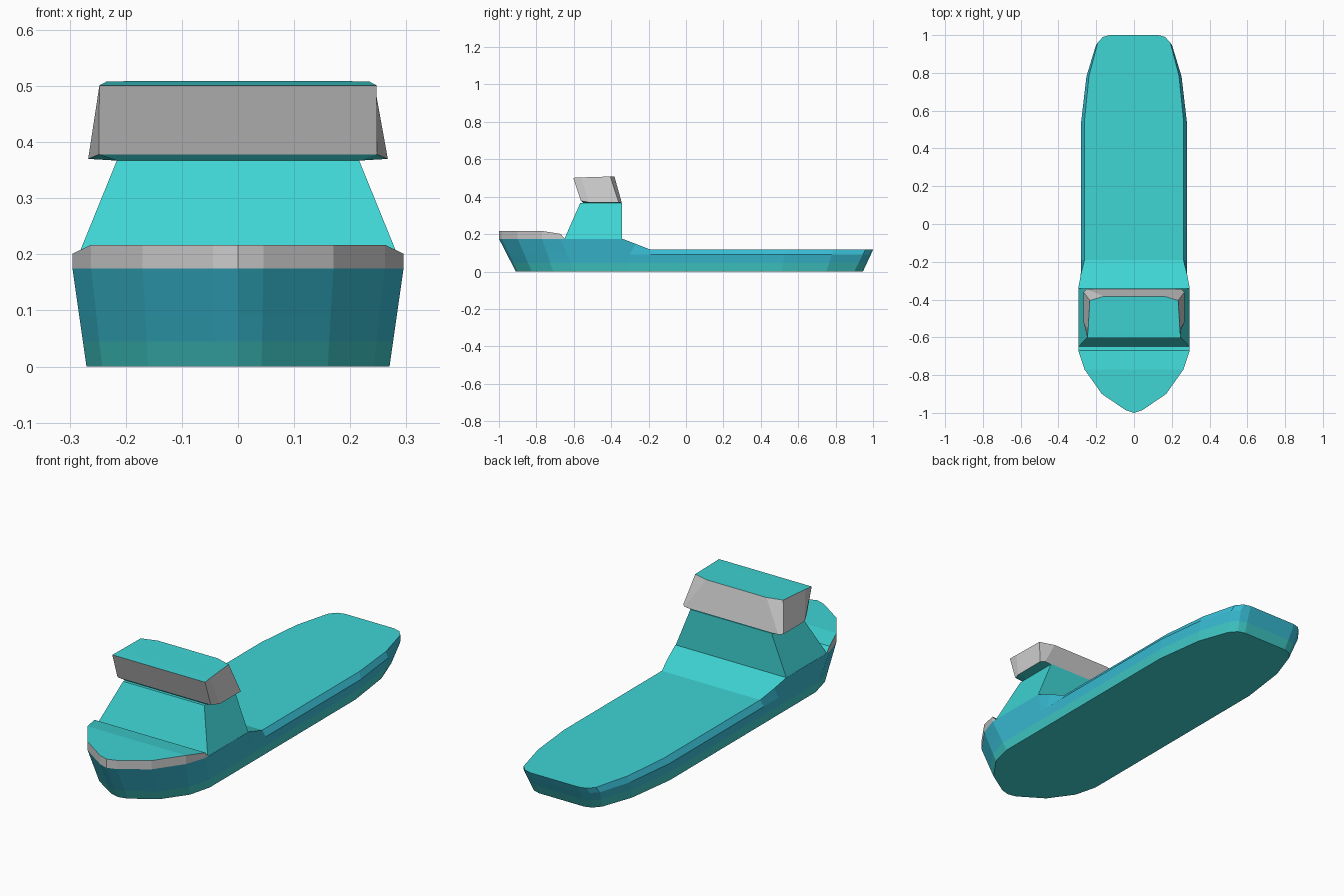
import bpy, bmesh
from mathutils import Vector

if "Cube" in bpy.data.objects:
    bpy.data.objects.remove(bpy.data.objects["Cube"])


def material(name, rgb):
    m = bpy.data.materials.new(name)
    m.diffuse_color = (*rgb, 1)
    m.use_nodes = True
    m.node_tree.nodes["Principled BSDF"].inputs["Base Color"].default_value = m.diffuse_color
    return m


TEAL = material("deck_teal", (0.05, 0.66, 0.66))
BLUE = material("hull_blue", (0.04, 0.50, 0.65))
GREEN = material("waterline_green", (0.05, 0.58, 0.56))
GREY = material("light_grey", (0.68, 0.68, 0.68))


def loft(name, stations, rows, bottom=None, top=None):
    """Skin right-hand columns of points (front to back), mirrored in x.
    rows gives the side materials from bottom to top."""
    mesh = bpy.data.meshes.new(name)
    mats = []
    for m in rows + [bottom, top]:
        if m and m not in mats:
            mats.append(m)
            mesh.materials.append(m)
    bm = bmesh.new()
    right = [[bm.verts.new(p) for p in s] for s in stations]
    left = [[bm.verts.new((-p[0], p[1], p[2])) for p in s] for s in stations]
    loop = right + left[::-1]
    for i, a in enumerate(loop):
        b = loop[(i + 1) % len(loop)]
        for r, m in enumerate(rows):
            f = bm.faces.new((a[r], b[r], b[r + 1], a[r + 1]))
            f.material_index = mats.index(m)
    for level, m in ((0, bottom), (-1, top)):
        if m:
            for i in range(len(right) - 1):
                f = bm.faces.new((right[i][level], right[i + 1][level],
                                  left[i + 1][level], left[i][level]))
                f.material_index = mats.index(m)
    bmesh.ops.remove_doubles(bm, verts=bm.verts, dist=1e-5)
    bmesh.ops.recalc_face_normals(bm, faces=bm.faces)
    bm.to_mesh(mesh)
    bm.free()
    ob = bpy.data.objects.new(name, mesh)
    bpy.context.collection.objects.link(ob)
    return ob


# Hull: bow part flares straight from keel outline to deck outline
bow_keel = [(0, -.91), (.042, -.90), (.16, -.825), (.242, -.71), (.27, -.60), (.27, -.34)]
bow_deck = [(0, -1), (.045, -.985), (.17, -.90), (.262, -.77), (.295, -.67), (.295, -.34)]
hull = []
for k, d in zip(bow_keel, bow_deck):
    a, b = Vector((*k, 0)), Vector((*d, .175))
    hull.append([a, a.lerp(b, .045 / .175), a.lerp(b, .09 / .175), b])

# Hull aft: keel, knuckle at z 0.09, then tumblehome up to the low deck
aft = [((.27, -.30), (.282, -.30), (.282, -.27, .148)),
       ((.27, -.19), (.281, -.19), (.262, -.19, .117)),
       ((.27, .51), (.281, .53), (.262, .55, .117)),
       ((.238, .75), (.252, .78), (.238, .785, .117)),
       ((.185, .90), (.202, .945), (.192, .96, .117)),
       ((.155, .935), (.17, .975), (.165, .99, .117)),
       ((.12, .946), (.13, .988), (.13, 1.0, .117))]
for k, n, t in aft:
    a, b = Vector((*k, 0)), Vector((*n, .09))
    hull.append([a, a.lerp(b, .5), b, Vector(t)])
loft("hull", hull, [GREEN, BLUE, BLUE], bottom=TEAL, top=TEAL)

# Raised foredeck with grey rim
tops = [.217, .217, .217, .217, .201]
fore = [[(x, y, .175), (x, y, z)] for (x, y), z in zip(bow_deck, tops)]
fore.append([(.295, -.648, .175)] * 2)
loft("foredeck", fore, [GREY], top=TEAL)

# Tapered deckhouse
loft("deckhouse", [[(.294, -.65, .175), (.216, -.565, .367)],
                   [(.294, -.342, .175), (.216, -.342, .367)]], [TEAL], top=TEAL)

# Bridge with forward-raked front and cut rear corners
loft("bridge", [[(.216, -.55, .367), (.248, -.562, .378), (.247, -.603, .501)],
                [(.216, -.52, .367), (.267, -.52, .37), (.243, -.56, .503)],
                [(.216, -.36, .367), (.267, -.36, .37), (.234, -.405, .508)],
                [(.216, -.345, .367), (.25, -.344, .37), (.16, -.383, .509)]],
     [TEAL, GREY], bottom=TEAL, top=TEAL)
